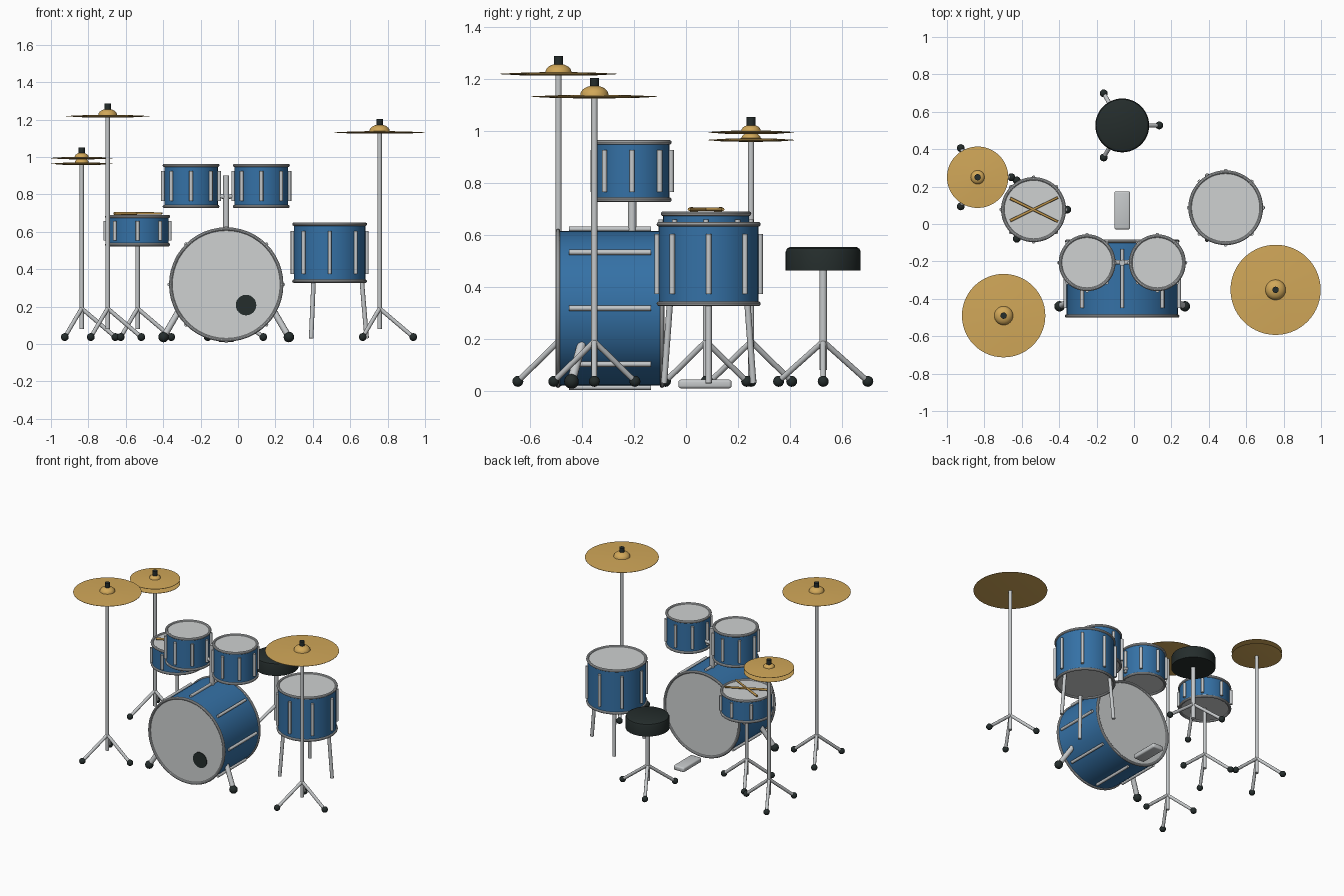
import bpy, bmesh, math
from mathutils import Vector, Matrix

cube = bpy.data.objects.get("Cube")
if cube:
    bpy.data.objects.remove(cube)


def material(name, r, g, b):
    m = bpy.data.materials.new(name)
    m.use_nodes = True
    m.diffuse_color = (r, g, b, 1)
    m.node_tree.nodes["Principled BSDF"].inputs["Base Color"].default_value = (r, g, b, 1)
    return m


BLUE = material("blue_shell", 0.035, 0.165, 0.38)
SKIN = material("drum_skin", 0.62, 0.64, 0.64)
CHROME = material("chrome", 0.56, 0.58, 0.59)
GOLD = material("cymbal_gold", 0.64, 0.39, 0.10)
BLACK = material("black_rubber", 0.018, 0.026, 0.025)
WOOD = material("stick_wood", 0.50, 0.29, 0.07)


def finish(name, bm, *mats):
    bmesh.ops.recalc_face_normals(bm, faces=bm.faces)
    mesh = bpy.data.meshes.new(name)
    bm.to_mesh(mesh)
    bm.free()
    ob = bpy.data.objects.new(name, mesh)
    bpy.context.collection.objects.link(ob)
    for m in mats:
        mesh.materials.append(m)
    bpy.ops.object.select_all(action='DESELECT')
    ob.select_set(True)
    bpy.context.view_layer.objects.active = ob
    bpy.ops.object.shade_smooth_by_angle(angle=math.radians(35))
    return ob


def add_rod(bm, a, b, r, r2=None, seg=12):
    a, b = Vector(a), Vector(b)
    d = b - a
    mat = Matrix.Translation((a + b) / 2) @ d.to_track_quat('Z', 'Y').to_matrix().to_4x4()
    bmesh.ops.create_cone(bm, cap_ends=True, segments=seg, radius1=r,
                          radius2=r if r2 is None else r2, depth=d.length, matrix=mat)


def rod(name, a, b, r, mat, r2=None, seg=12):
    bm = bmesh.new()
    add_rod(bm, a, b, r, r2, seg)
    return finish(name, bm, mat)


def ball(name, p, r, mat):
    bm = bmesh.new()
    bmesh.ops.create_uvsphere(bm, u_segments=16, v_segments=10, radius=r,
                              matrix=Matrix.Translation(p))
    return finish(name, bm, mat)


def lathe(name, points, mat, loc, seg=48, closed=False):
    """Spin an (r, z) profile around the vertical axis."""
    bm = bmesh.new()
    verts = [bm.verts.new((r, 0, z)) for r, z in points]
    pairs = list(zip(verts, verts[1:])) + ([(verts[-1], verts[0])] if closed else [])
    edges = [bm.edges.new(p) for p in pairs]
    bmesh.ops.spin(bm, geom=verts + edges, axis=(0, 0, 1), cent=(0, 0, 0),
                   angle=math.tau, steps=seg)
    bmesh.ops.remove_doubles(bm, verts=bm.verts, dist=0.00005)
    ob = finish(name, bm, mat)
    ob.location = loc
    return ob


def around(n, r):
    return [(r * math.cos(math.tau * i / n), r * math.sin(math.tau * i / n)) for i in range(n)]


def drum(name, loc, r, depth, lug_length, lying=False):
    """Shell with skins, two hoops and eight lugs; loc is the centre."""
    h = depth / 2
    bm = bmesh.new()
    add_rod(bm, (0, 0, -h), (0, 0, h), r, seg=48)
    for f in bm.faces:
        f.material_index = int(len(f.verts) > 4)
    parts = [finish(name + "_shell", bm, BLUE, SKIN)]
    for label, z in (("top", h), ("bottom", -h)):
        ring = [(r + x, z + y) for x, y in around(10, 0.009)]
        parts.append(lathe(name + "_hoop_" + label, ring, CHROME, (0, 0, 0), closed=True))
    bm = bmesh.new()
    for x, y in around(8, r + 0.007):
        add_rod(bm, (x, y, -lug_length / 2), (x, y, lug_length / 2), 0.01)
    parts.append(finish(name + "_lugs", bm, CHROME))
    for p in parts:
        p.location = loc
        if lying:
            p.rotation_euler.x = math.pi / 2


def stand(name, x, y, top, spread=0.18, r=0.012):
    """Pole on a tripod with rubber feet."""
    rod(name + "_pole", (x, y, 0.08), (x, y, top), r, CHROME)
    for i, (dx, dy) in enumerate(around(3, spread)):
        foot = (x + dx, y + dy, 0.037)
        rod(f"{name}_leg_{i + 1}", (x, y, 0.19), foot, 0.011, CHROME)
        ball(f"{name}_foot_{i + 1}", foot, 0.021, BLACK)


def cymbal(name, x, y, z, r):
    """Thin lens-shaped disc with a raised bell."""
    br, bh = 0.225 * r, 0.175 * r
    profile = [(0, -0.007), (r * 0.6, -0.006), (r, -0.001), (r, 0.001),
               (r * 0.6, 0.005), (br, 0.007)]
    for i in range(1, 7):
        t = math.pi / 2 * i / 6
        profile.append((br * math.cos(t), 0.007 + (bh - 0.007) * math.sin(t)))
    lathe(name, profile, GOLD, (x, y, z), 56)


def topper(name, x, y, z, r):
    top = z + 0.175 * r
    rod(name, (x, y, top - 0.006), (x, y, top + 0.029), 0.017, BLACK, seg=16)


# Bass drum with port hole and spurs
BX = -0.063
drum("bass_drum", (BX, -0.292, 0.318), 0.297, 0.40, 0.315, lying=True)
rod("bass_port_hole", (0.043, -0.496, 0.208), (0.043, -0.48, 0.208), 0.055, BLACK, seg=32)
for side, s in (("left", 1), ("right", -1)):
    foot = (BX + s * 0.335, -0.44, 0.037)
    rod("bass_spur_" + side, (BX + s * 0.24, -0.395, 0.20), foot, 0.017, CHROME)
    ball("bass_spur_foot_" + side, foot, 0.028, BLACK)

# Rack toms on a shared post
rod("tom_post", (BX, -0.207, 0.60), (BX, -0.207, 0.90), 0.016, CHROME, seg=16)
for side, s in (("left", 1), ("right", -1)):
    drum("tom_" + side, (BX + s * 0.188, -0.207, 0.845), 0.143, 0.22, 0.16)
    rod("tom_arm_" + side, (BX, -0.207, 0.785), (BX + s * 0.06, -0.20, 0.795), 0.012, CHROME)

# Floor tom with three splayed legs
FX, FY = 0.49, 0.087
drum("floor_tom", (FX, FY, 0.488), 0.191, 0.305, 0.23)
for i, (dx, dy) in enumerate(around(3, 1)):
    rod(f"floor_tom_leg_{i + 1}", (FX + dx * 0.17, FY + dy * 0.17, 0.36),
        (FX + dx * 0.198, FY + dy * 0.198, 0.03), 0.012, CHROME)

# Snare drum with crossed sticks
SX, SY = -0.537, 0.077
drum("snare", (SX, SY, 0.606), 0.165, 0.15, 0.105)
stand("snare_stand", SX, SY, 0.535)
for side, s in (("left", 1), ("right", -1)):
    rod("drumstick_" + side, (SX - 0.125, SY + s * 0.06, 0.698),
        (SX + 0.13, SY - s * 0.065, 0.698), 0.008, WOOD, r2=0.006)

# Cymbals on stands
for name, x, y, z, r in (("crash", -0.697, -0.49, 1.218, 0.223),
                         ("ride", 0.757, -0.352, 1.131, 0.241),
                         ("hi_hat", -0.836, 0.25, 0.994, 0.164)):
    stand(name + "_stand", x, y, z)
    cymbal(name + "_cymbal", x, y, z, r)
    topper(name + "_wing_nut", x, y, z, r)
cymbal("hi_hat_lower_cymbal", -0.836, 0.25, 0.964, 0.164)

# Throne
stand("throne", BX, 0.527, 0.47, spread=0.198, r=0.015)
lathe("throne_seat", [(0, 0.462), (0.144, 0.462), (0.144, 0.536), (0.139, 0.547),
                      (0.126, 0.554), (0, 0.554)], BLACK, (BX, 0.527, 0))

# Bass pedal
bm = bmesh.new()
bmesh.ops.create_cube(bm, size=1)
bmesh.ops.scale(bm, vec=(0.085, 0.204, 0.034), verts=bm.verts)
bmesh.ops.translate(bm, vec=(BX, 0.073, 0.027), verts=bm.verts)
bmesh.ops.bevel(bm, geom=bm.edges[:], offset=0.01, segments=3, affect='EDGES', profile=0.5)
finish("bass_pedal", bm, CHROME)
